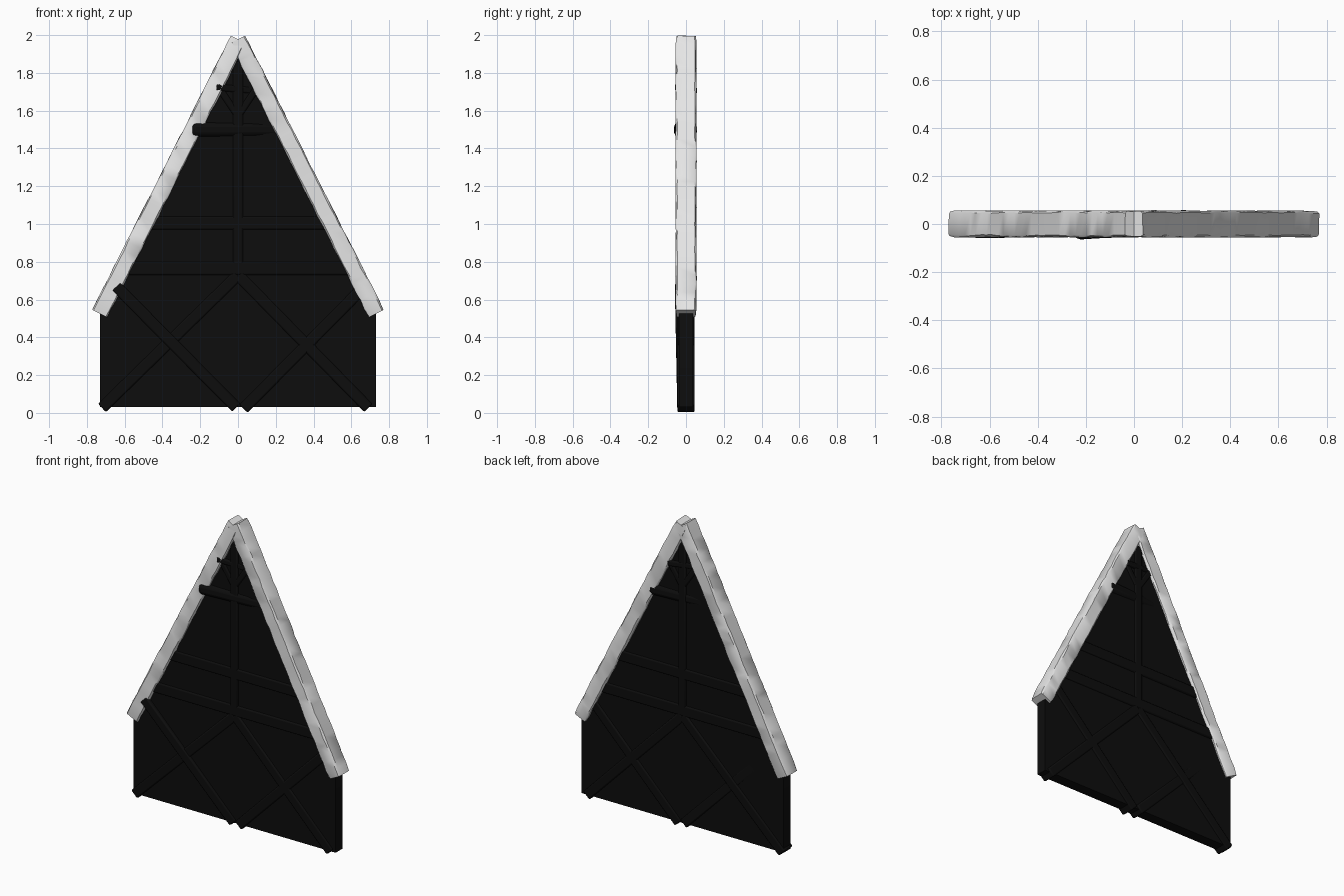
import bpy, bmesh, random
from mathutils import Vector, Matrix

cube = bpy.data.objects.get("Cube")
if cube:
    bpy.data.objects.remove(cube, do_unlink=True)


def material(name, value):
    mat = bpy.data.materials.new(name)
    mat.use_nodes = True
    colour = (value, value, value, 1)
    mat.diffuse_color = colour
    mat.node_tree.nodes["Principled BSDF"].inputs["Base Color"].default_value = colour
    return mat


pale = material("pale_wood", 0.78)
dark = material("dark_wood", 0.004)


def finish(name, bm, mat, bevel=0):
    bmesh.ops.recalc_face_normals(bm, faces=bm.faces)
    mesh = bpy.data.meshes.new(name)
    bm.to_mesh(mesh)
    bm.free()
    mesh.materials.append(mat)
    obj = bpy.data.objects.new(name, mesh)
    bpy.context.collection.objects.link(obj)
    if bevel:
        mod = obj.modifiers.new("worn_edges", "BEVEL")
        mod.width = bevel
        mod.segments = 2
    bpy.ops.object.select_all(action="DESELECT")
    obj.select_set(True)
    bpy.context.view_layer.objects.active = obj
    bpy.ops.object.shade_smooth_by_angle(angle=0.7)
    return obj


def axes(start, end):
    along = (end - start).normalized()
    across = Vector((0, 1, 0)).cross(along).normalized()
    return along, across, along.cross(across)


def beam(name, start, end, width=0.06, depth=0.092, bevel=0.008):
    """Straight timber between two points."""
    start, end = Vector(start), Vector(end)
    along, across, deep = axes(start, end)
    turn = Matrix((across, deep, along)).transposed().to_4x4()
    size = Matrix.Diagonal((width, depth, (end - start).length, 1))
    bm = bmesh.new()
    bmesh.ops.create_cube(bm, size=1, matrix=Matrix.Translation((start + end) / 2) @ turn @ size)
    return finish(name, bm, dark, bevel)


def rafter(name, side, seed):
    """Rough-hewn roof timber: a chamfered section swept with uneven edges."""
    rng = random.Random(seed)
    start, end = Vector((-0.002 * side, 0, 1.977)), Vector((0.732 * side, 0, 0.526))
    along, across, deep = axes(start, end)
    w, d, c = 0.047, 0.057, 0.008
    section = [(w - c, d), (w, d - c), (w, c - d), (w - c, -d),
               (c - w, -d), (-w, c - d), (-w, d - c), (c - w, d)]
    steps = 32
    bm = bmesh.new()
    rings = []
    for i in range(steps + 1):
        centre = start.lerp(end, i / steps)
        shrink = 0.95 if i in (0, steps) else 1
        ring = []
        for u, v in section:
            u = u * shrink - rng.uniform(0, 0.005) * (1 if u > 0 else -1)
            v = v * shrink - rng.uniform(0, 0.005) * (1 if v > 0 else -1)
            ring.append(bm.verts.new(centre + across * u + deep * v))
        rings.append(ring)
    count = len(section)
    for a, b in zip(rings, rings[1:]):
        for j in range(count):
            k = (j + 1) % count
            bm.faces.new((a[j], a[k], b[k], b[j]))
    bm.faces.new(rings[0])
    bm.faces.new(rings[-1])
    return finish(name, bm, pale)


# Gable wall panel
bm = bmesh.new()
outline = [(-0.73, 0.03), (0.73, 0.03), (0.73, 0.53), (0, 1.93), (-0.73, 0.53)]
face = bm.faces.new([bm.verts.new((x, -0.036, z)) for x, z in outline])
extruded = bmesh.ops.extrude_face_region(bm, geom=[face])["geom"]
bmesh.ops.translate(bm, vec=(0, 0.072, 0),
                    verts=[v for v in extruded if isinstance(v, bmesh.types.BMVert)])
finish("gable_wall", bm, dark)

# Roof rafters crossing at the ridge
rafter("right_rafter", -1, 4)
rafter("left_rafter", 1, 9)

# King post and horizontal ties
beam("king_post", (0, 0, 0.74), (0, 0, 1.86), 0.055)
beam("lower_tie", (-0.60, 0, 0.765), (0.60, 0, 0.765), 0.07)
beam("middle_tie", (-0.48, 0, 1.005), (0.48, 0, 1.005), 0.07)
beam("collar_tie", (-0.25, -0.019, 1.5), (0.24, 0.013, 1.5), 0.075, 0.094, 0.025)
beam("top_tie", (-0.12, -0.014, 1.725), (0.1, 0.014, 1.705), 0.035)

# Braces below the ridge
for label, s in (("left", 1), ("right", -1)):
    beam(label + "_ridge_brace", (0, 0, 1.57), (0.1 * s, 0, 1.72), 0.035)

# Crossed braces in the lower wall
beam("right_outer_brace", (-0.72, 0, 0.026), (0, 0, 0.73))
beam("right_inner_brace", (-0.01, 0, 0.028), (-0.645, -0.013, 0.67))
beam("left_outer_brace", (0.69, 0, 0.026), (0, 0, 0.73))
beam("left_inner_brace", (0.03, 0, 0.022), (0.64, 0, 0.64))
